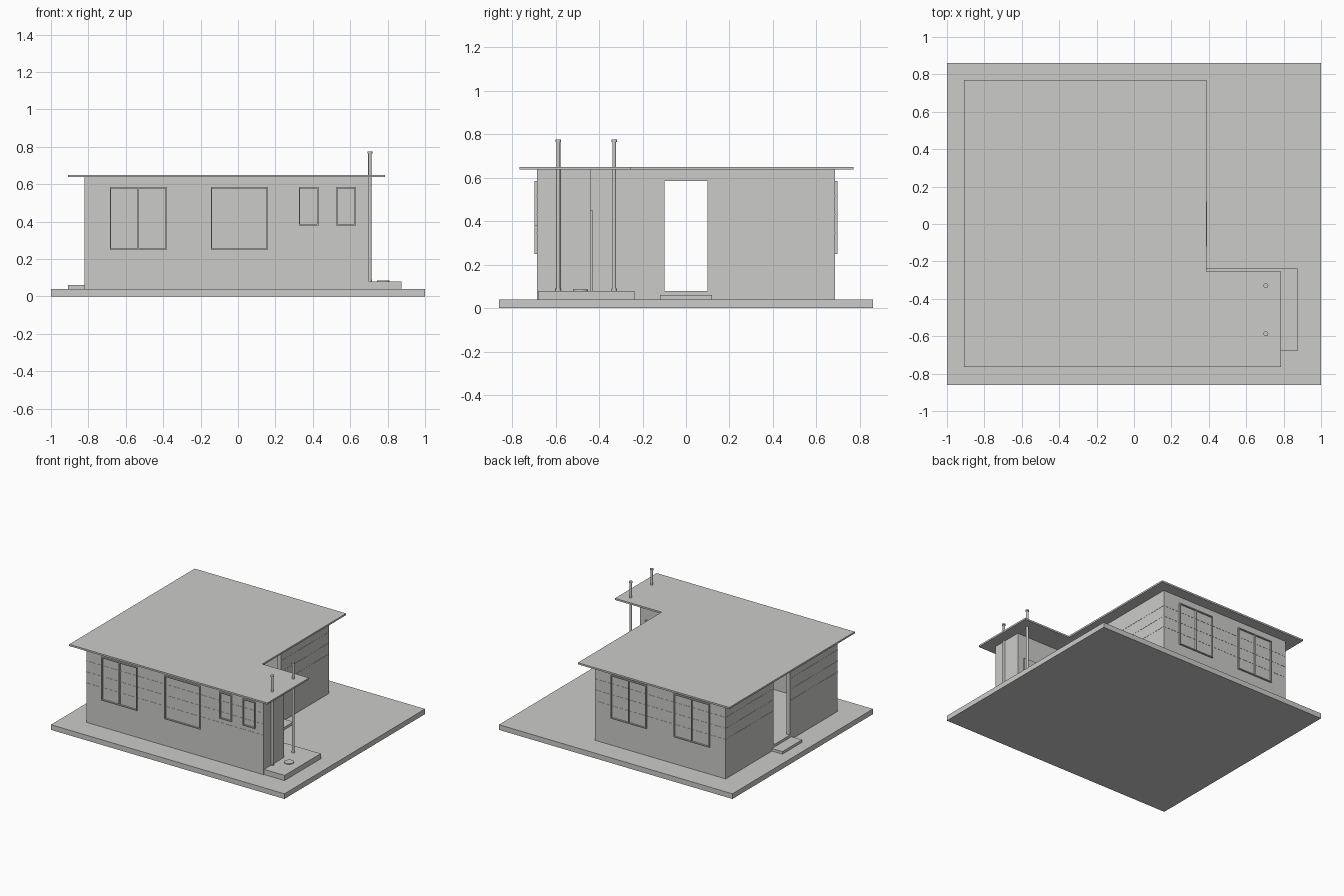
import bpy, bmesh
from mathutils import Matrix

if "Cube" in bpy.data.objects:
    bpy.data.objects.remove(bpy.data.objects["Cube"])

grey = bpy.data.materials.new("plaster grey")
grey.diffuse_color = (0.6, 0.6, 0.59, 1)
grey.use_nodes = True
grey.node_tree.nodes["Principled BSDF"].inputs["Base Color"].default_value = grey.diffuse_color


def finish(name, bm):
    bmesh.ops.recalc_face_normals(bm, faces=bm.faces)
    me = bpy.data.meshes.new(name)
    bm.to_mesh(me)
    bm.free()
    ob = bpy.data.objects.new(name, me)
    me.materials.append(grey)
    bpy.context.collection.objects.link(ob)
    return ob


def boxes(name, *bounds):
    """One object from boxes given as x0, x1, y0, y1, z0, z1."""
    bm = bmesh.new()
    for x0, x1, y0, y1, z0, z1 in bounds:
        m = Matrix.Translation(((x0 + x1) / 2, (y0 + y1) / 2, (z0 + z1) / 2))
        bmesh.ops.create_cube(bm, size=1, matrix=m @ Matrix.Diagonal((x1 - x0, y1 - y0, z1 - z0, 1)))
    return finish(name, bm)


def prism(name, outline, z0, z1):
    bm = bmesh.new()
    face = bm.faces.new([bm.verts.new((x, y, z0)) for x, y in outline])
    ext = bmesh.ops.extrude_face_region(bm, geom=[face])
    top = [v for v in ext["geom"] if isinstance(v, bmesh.types.BMVert)]
    bmesh.ops.translate(bm, verts=top, vec=(0, 0, z1 - z0))
    return finish(name, bm)


def cylinders(name, x, y, parts, sides=16):
    """Stacked discs given as radius, z0, z1."""
    bm = bmesh.new()
    for r, z0, z1 in parts:
        bmesh.ops.create_cone(bm, cap_ends=True, segments=sides, radius1=r, radius2=r, depth=z1 - z0,
                              matrix=Matrix.Translation((x, y, (z0 + z1) / 2)))
    ob = finish(name, bm)
    for p in ob.data.polygons:
        p.use_smooth = abs(p.normal.z) < 0.5
    for e in ob.data.edges:
        a, b = (ob.data.vertices[i].co for i in e.vertices)
        e.use_edge_sharp = abs(a.z - b.z) < 1e-5
    return ob


# ground slab, floors and steps
boxes("ground_slab", (-1, 1, -0.86, 0.86, 0, 0.04))
boxes("house_floor", (-0.815, 0.295, -0.68, 0.68, 0.03, 0.08))
boxes("porch_slab", (0.30, 0.875, -0.68, -0.237, 0.03, 0.08))
boxes("left_step", (-0.91, -0.81, -0.12, 0.12, 0.03, 0.06))
boxes("right_step", (0.29, 0.39, -0.12, 0.12, 0.03, 0.06))

# walls around the L-shaped plan, with a doorway through each side
T, B, H = 0.03, 0.04, 0.64
walls = [(-0.82, 0.70, -0.685, -0.685 + T, B, H),
         (-0.82, 0.30, 0.685 - T, 0.685, B, H),
         (0.27, 0.70, -0.44 - T, -0.44, B, H),
         (0.70 - T, 0.70, -0.685, -0.44, B, H)]
for x, start in ((-0.82, -0.685), (0.30 - T, -0.47)):
    walls += [(x, x + T, start, -0.10, B, H), (x, x + T, 0.10, 0.685, B, H),
              (x, x + T, -0.10, 0.10, 0.585, H), (x, x + T, -0.10, 0.10, B, 0.08)]
boxes("walls", *walls)

# flat L-shaped roof
prism("roof", [(-0.91, -0.765), (0.787, -0.765), (0.787, -0.255), (0.387, -0.255),
               (0.387, 0.77), (-0.91, 0.77)], 0.637, 0.65)

# thin siding joints
P = 0.0015
joints = []
for z in (0.345, 0.43, 0.515):
    z0, z1 = z - 0.002, z + 0.002
    joints += [(-0.82, 0.70, -0.685 - P, -0.68, z0, z1), (-0.82, 0.30, 0.68, 0.685 + P, z0, z1)]
    for y0, y1 in ((-0.685, -0.10), (0.10, 0.685)):
        joints.append((-0.82 - P, -0.815, y0, y1, z0, z1))
        joints.append((0.295, 0.30 + P, max(y0, -0.44), y1, z0, z1))
boxes("siding_joints", *joints)


# window frames with bars
def window(name, x0, x1, z0, z1, side, bar=True):
    w = 0.007
    y0, y1 = sorted((side * 0.68, side * 0.696))
    parts = [(x0, x0 + w, y0, y1, z0, z1), (x1 - w, x1, y0, y1, z0, z1),
             (x0, x1, y0, y1, z0, z0 + w), (x0, x1, y0, y1, z1 - w, z1)]
    if bar:
        m = (x0 + x1) / 2
        parts.append((m - w / 2, m + w / 2, y0, y1, z0, z1))
    boxes(name, *parts)


for side, label in ((-1, "front"), (1, "back")):
    window(label + "_window_left", -0.685, -0.38, 0.25, 0.585, side)
    window(label + "_window_middle", -0.145, 0.16, 0.25, 0.585, side, side > 0)
window("front_small_window_a", 0.325, 0.43, 0.38, 0.585, -1, False)
window("front_small_window_b", 0.525, 0.63, 0.38, 0.585, -1, False)

# low panel on the porch wall, porch posts and round mat
boxes("porch_panel", (0.45, 0.65, -0.445, -0.427, 0.08, 0.45))
for i, y in enumerate((-0.587, -0.33)):
    cylinders(f"porch_post_{i + 1}", 0.705, y, [(0.009, 0.08, 0.767), (0.013, 0.764, 0.775),
                                                (0.012, 0.08, 0.09)])
cylinders("porch_mat", 0.777, -0.485, [(0.034, 0.075, 0.086)], 32)
